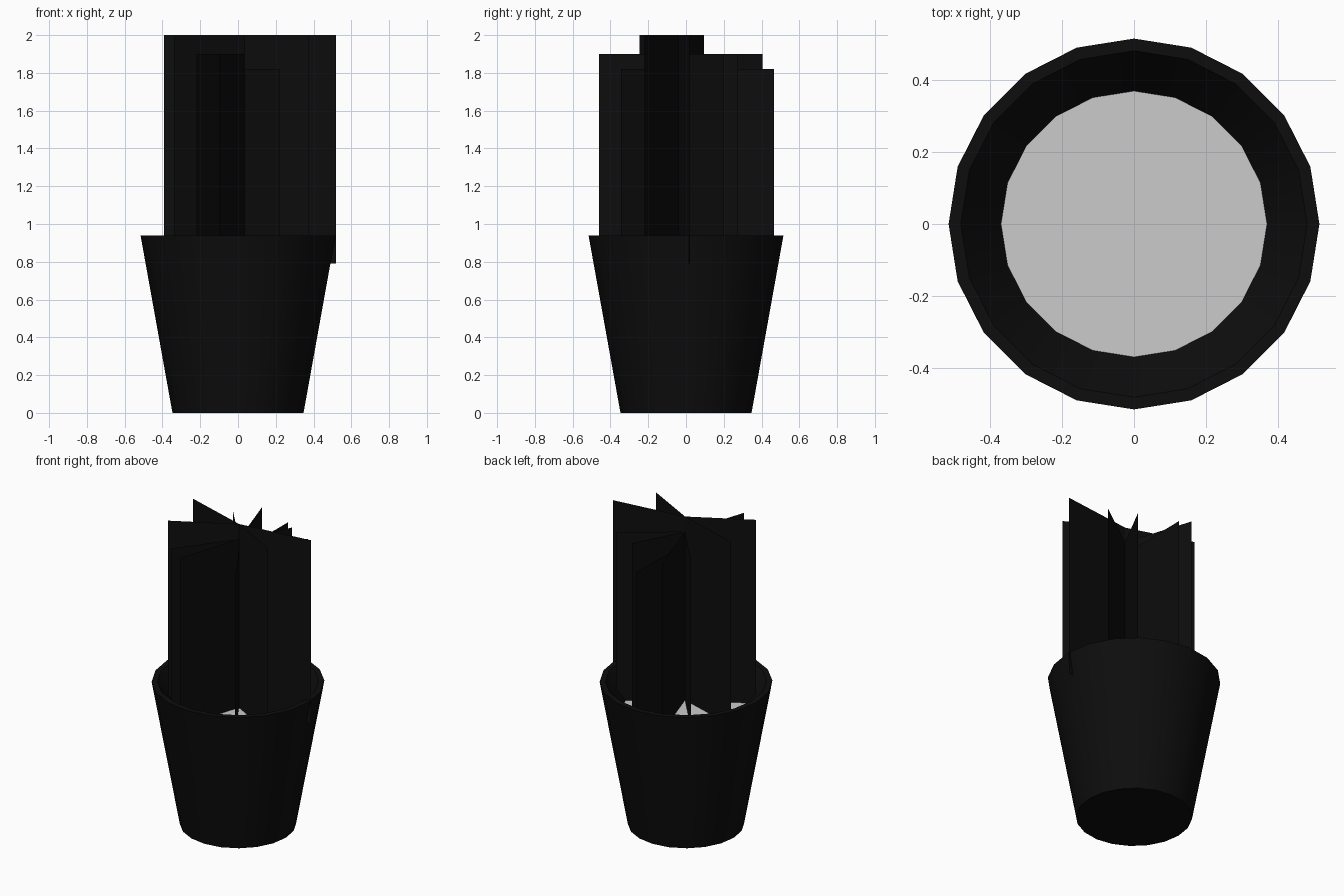
import bpy, math

if "Cube" in bpy.data.objects:
    bpy.data.objects.remove(bpy.data.objects["Cube"])

SIDES = 20
SOIL_Z = 0.79

black = bpy.data.materials.new("black")
black.diffuse_color = (0.004, 0.004, 0.004, 1)
black.use_nodes = True
black.node_tree.nodes["Principled BSDF"].inputs["Base Color"].default_value = black.diffuse_color


def add_mesh(name, verts, faces, material=None):
    mesh = bpy.data.meshes.new(name)
    mesh.from_pydata(verts, [], faces)
    mesh.update()
    obj = bpy.data.objects.new(name, mesh)
    bpy.context.collection.objects.link(obj)
    if material:
        mesh.materials.append(material)
    return obj


def ring(r, z):
    return [(r * math.cos(2 * math.pi * i / SIDES),
             r * math.sin(2 * math.pi * i / SIDES), z) for i in range(SIDES)]


# Pot: closed base, tapered wall, flat rim, sloping inner lip down to the soil
profile = [(0.347, 0.0), (0.516, 0.94), (0.482, 0.94), (0.37, SOIL_Z)]
verts = [v for r, z in profile for v in ring(r, z)]
faces = [tuple(reversed(range(SIDES)))]
for k in range(len(profile) - 1):
    for i in range(SIDES):
        j = (i + 1) % SIDES
        a, b = k * SIDES, (k + 1) * SIDES
        faces.append((a + i, a + j, b + j, b + i))
pot = add_mesh("pot", verts, faces, black)
bpy.context.view_layer.objects.active = pot
pot.select_set(True)
bpy.ops.object.shade_smooth_by_angle(angle=math.radians(30))

# Soil disc
add_mesh("soil", ring(0.37, SOIL_Z), [tuple(range(SIDES))])

# Foliage: thin upright cards, each folded at the shared stem
STEM = (0.035, -0.04)
cards = [  # one tip, other tip, top height
    ((-0.393, 0.095), (0.373, -0.22), 2.0),
    ((-0.34, -0.245), (0.52, 0.018), 2.0),
    ((-0.11, 0.405), (-0.10, -0.46), 1.9),
    ((-0.22, 0.263), (0.37, 0.20), 1.9),
    ((-0.22, -0.38), (0.20, 0.275), 1.9),
    ((0.04, 0.466), (0.22, -0.345), 1.82),
]
for n, (p, q, top) in enumerate(cards, 1):
    outline = (p, STEM, q)
    v = [(x, y, z) for z in (SOIL_Z, top) for x, y in outline]
    add_mesh(f"leaf_card_{n}", v, [(0, 1, 4, 3), (1, 2, 5, 4)], black)
